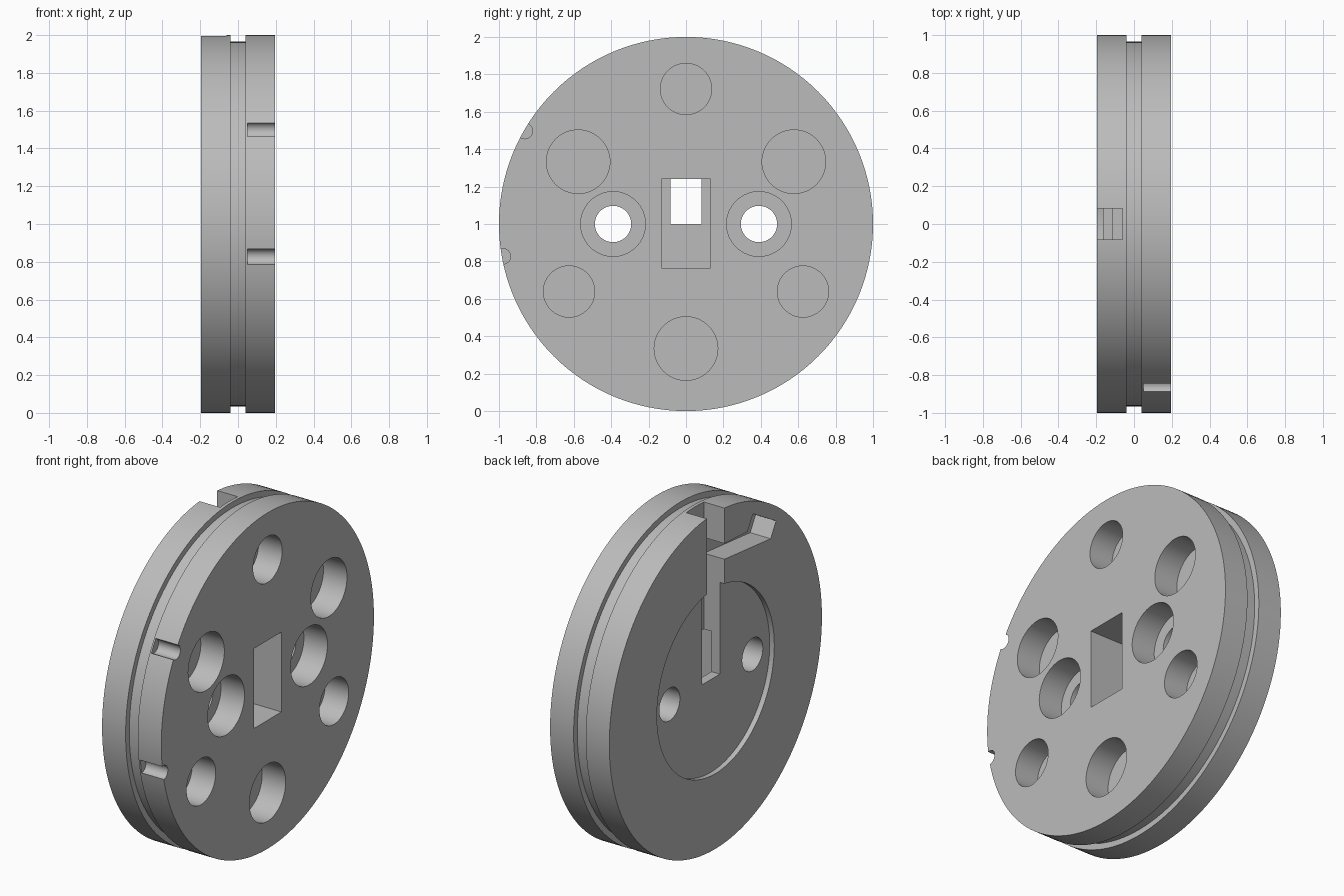
import bpy
import bmesh
from math import sin, cos, pi, radians
from mathutils import Vector

if "Cube" in bpy.data.objects:
    bpy.data.objects.remove(bpy.data.objects["Cube"])

HALF = 0.195          # half thickness along x
AXIS_Z = 1.0          # height of the disc axis
SLOT_FLOOR = -0.06

grey = bpy.data.materials.new("light_grey")
grey.use_nodes = True
colour = (0.5, 0.5, 0.5, 1)
grey.diffuse_color = colour
grey.node_tree.nodes["Principled BSDF"].inputs["Base Color"].default_value = colour


def make_object(name, bm):
    bmesh.ops.recalc_face_normals(bm, faces=bm.faces)
    mesh = bpy.data.meshes.new(name)
    bm.to_mesh(mesh)
    bm.free()
    mesh.materials.append(grey)
    obj = bpy.data.objects.new(name, mesh)
    bpy.context.collection.objects.link(obj)
    return obj


def revolve(name, profile, sides):
    """Revolve (x, radius) points around the disc axis and cap both ends."""
    bm = bmesh.new()
    rings = []
    for x, r in profile:
        rings.append([bm.verts.new((x, r * cos(2 * pi * i / sides),
                                    AXIS_Z + r * sin(2 * pi * i / sides)))
                      for i in range(sides)])
    for a, b in zip(rings, rings[1:]):
        for i in range(sides):
            j = (i + 1) % sides
            bm.faces.new((a[i], a[j], b[j], b[i]))
    bm.faces.new(rings[0])
    bm.faces.new(rings[-1])
    return make_object(name, bm)


def prism(points, x0, x1):
    """Extrude an outline of (y, z) points along x."""
    bm = bmesh.new()
    face = bm.faces.new([bm.verts.new((x0, y, z)) for y, z in points])
    out = bmesh.ops.extrude_face_region(bm, geom=[face])
    moved = [v for v in out["geom"] if isinstance(v, bmesh.types.BMVert)]
    bmesh.ops.translate(bm, verts=moved, vec=(x1 - x0, 0, 0))
    return make_object("cutter", bm)


def circle(y, z, r, sides=64):
    return [(y + r * cos(2 * pi * i / sides), z + r * sin(2 * pi * i / sides))
            for i in range(sides)]


def box(y0, y1, z0, z1):
    return [(y0, z0), (y1, z0), (y1, z1), (y0, z1)]


def cut(target, points, x0, x1):
    cutter = prism(points, x0, x1)
    cutter.hide_render = True
    mod = target.modifiers.new("cut", 'BOOLEAN')
    mod.operation = 'DIFFERENCE'
    mod.solver = 'EXACT'
    mod.object = cutter
    bpy.context.view_layer.objects.active = target
    bpy.ops.object.modifier_apply(modifier=mod.name)
    bpy.data.objects.remove(cutter)


# Disc with a groove around its rim
disc = revolve("grooved_disc",
               [(-HALF, 1), (-0.04, 1), (-0.04, 0.965),
                (0.04, 0.965), (0.04, 1), (HALF, 1)], 128)

# Blind round pockets, alternating large and small
POCKET_FLOOR = 0.04
for i in range(6):
    angle = radians(90 + 60 * i)
    small = i % 2 == 0
    ring, size = (0.722, 0.137) if small else (0.666, 0.17)
    cut(disc, circle(ring * cos(angle), AXIS_Z + ring * sin(angle), size),
        POCKET_FLOOR, 0.3)

# Shallow round recess on the other face
cut(disc, circle(0, AXIS_Z, 0.552, 96), -0.3, -0.165)

# Counterbored through holes
for side in (-1, 1):
    cut(disc, circle(side * 0.39, AXIS_Z, 0.173), POCKET_FLOOR, 0.3)
    cut(disc, circle(side * 0.39, AXIS_Z, 0.097), -0.3, 0.3)

# Rectangular centre pocket and the long slot that meets it
cut(disc, box(-0.13, 0.13, 0.765, 1.24), -0.11, 0.3)
cut(disc, box(-0.083, 0.083, AXIS_Z, 2.2), -0.3, SLOT_FLOOR)

# Side channel leading from the slot to a tilted end pocket
radial = Vector((-sin(radians(30)), cos(radians(30))))
along = Vector((-radial.y, radial.x))
corners = [radial * r + along * t
           for r, t in ((0.82, 0.125), (0.92, 0.125), (0.92, -0.125), (0.82, -0.125))]
channel = [(p.x, p.y + AXIS_Z) for p in corners]
channel += [(0, 1.79), (0, 1.70)]
cut(disc, channel, -0.3, SLOT_FLOOR)

# Two round notches in the rim
for angle in (150, 190):
    a = radians(angle)
    cut(disc, circle(0.995 * cos(a), AXIS_Z + 0.995 * sin(a), 0.042, 32), 0.05, 0.3)

# Smooth curved walls with crisp edges
bpy.ops.object.select_all(action='DESELECT')
disc.select_set(True)
bpy.context.view_layer.objects.active = disc
bpy.ops.object.shade_smooth_by_angle(angle=radians(30))
